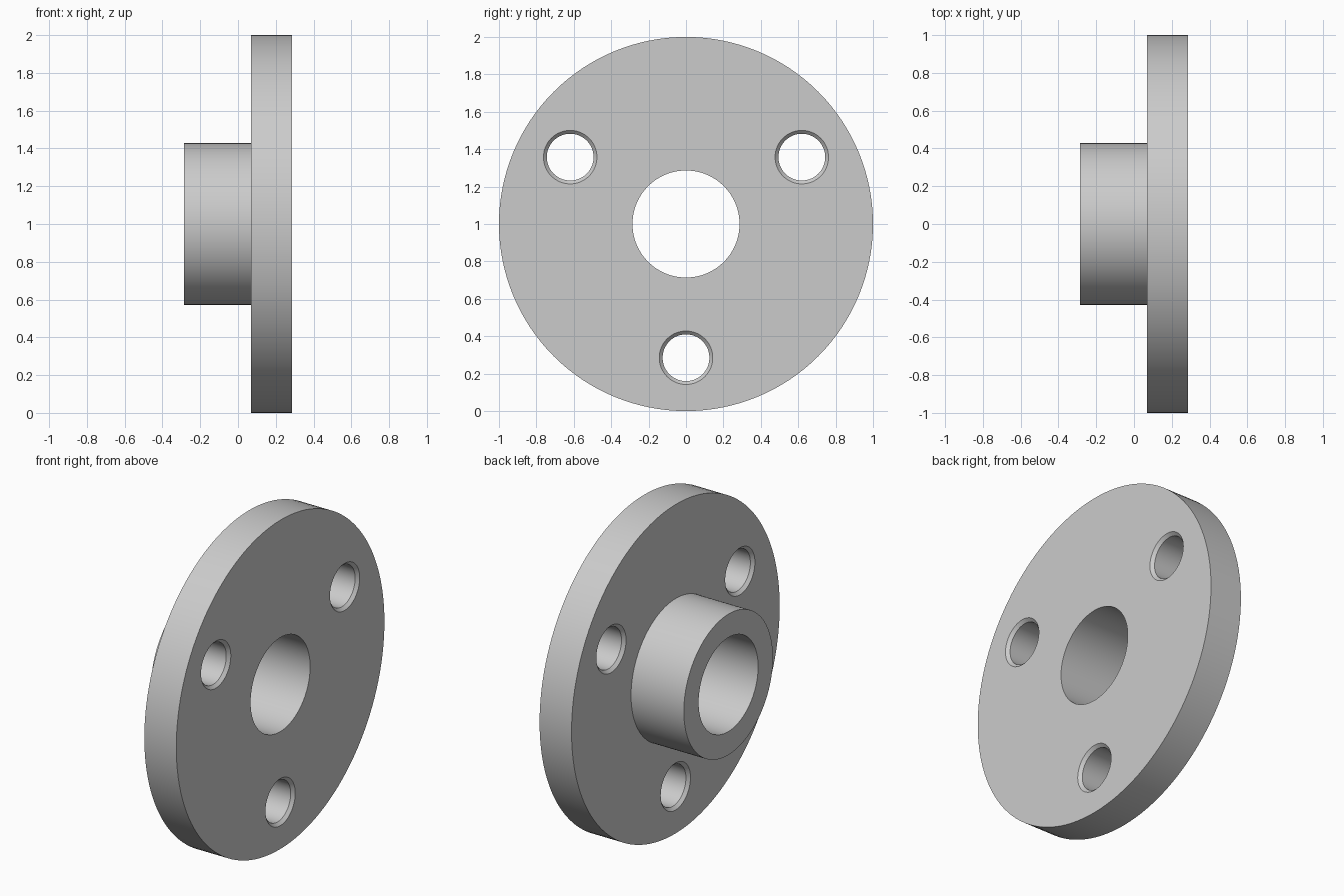
import bpy, bmesh, math
from mathutils import Matrix, Vector

if "Cube" in bpy.data.objects:
    bpy.data.objects.remove(bpy.data.objects["Cube"])

X0, X1, X2 = -0.285, 0.07, 0.285      # hub end, flange back, flange face
BORE, HUB, RIM = 0.286, 0.428, 1.0
HOLE, CHAMFER, CIRCLE = 0.125, 0.018, 0.715

steel = bpy.data.materials.new("grey_steel")
steel.diffuse_color = (0.6, 0.6, 0.6, 1)
steel.use_nodes = True
steel.node_tree.nodes["Principled BSDF"].inputs["Base Color"].default_value = steel.diffuse_color


def revolve(name, profile, steps, center):
    """Turn a closed (x, radius) profile around an axis parallel to x."""
    bm = bmesh.new()
    rings = []
    for i in range(steps):
        a = 2 * math.pi * i / steps
        rings.append([bm.verts.new((x, r * math.sin(a), r * math.cos(a)))
                      for x, r in profile])
    n = len(profile)
    for i in range(steps):
        a, b = rings[i], rings[(i + 1) % steps]
        for j in range(n):
            k = (j + 1) % n
            bm.faces.new((a[j], a[k], b[k], b[j]))
    bmesh.ops.remove_doubles(bm, verts=bm.verts, dist=1e-5)
    bmesh.ops.dissolve_degenerate(bm, edges=bm.edges, dist=1e-6)
    bmesh.ops.recalc_face_normals(bm, faces=bm.faces)
    bmesh.ops.transform(bm, matrix=Matrix.Translation(Vector(center)), verts=bm.verts)
    me = bpy.data.meshes.new(name)
    bm.to_mesh(me)
    bm.free()
    ob = bpy.data.objects.new(name, me)
    bpy.context.collection.objects.link(ob)
    me.materials.append(steel)
    return ob


# Flange disc with hub and through bore
flange = revolve("hub_flange", [(X0, BORE), (X0, HUB), (X1, HUB), (X1, RIM),
                                (X2, RIM), (X2, BORE)], 128, (0, 0, 1))

# Bolt holes, chamfered at both mouths
e = 0.02
wide = HOLE + CHAMFER + e
drill = [(X1 - e, 0), (X1 - e, wide), (X1 + CHAMFER, HOLE),
         (X2 - CHAMFER, HOLE), (X2 + e, wide), (X2 + e, 0)]
bpy.context.view_layer.objects.active = flange
for i, deg in enumerate((30, 150, 270)):
    a = math.radians(deg)
    cutter = revolve(f"bolt_hole_cutter_{i + 1}", drill, 64,
                     (0, CIRCLE * math.cos(a), 1 + CIRCLE * math.sin(a)))
    cutter.hide_render = True
    mod = flange.modifiers.new("bolt_hole", 'BOOLEAN')
    mod.operation = 'DIFFERENCE'
    mod.solver = 'EXACT'
    mod.object = cutter
    bpy.ops.object.modifier_apply(modifier=mod.name)
    bpy.data.objects.remove(cutter)

# Smooth walls, crisp rims
bpy.ops.object.select_all(action='DESELECT')
flange.select_set(True)
bpy.ops.object.shade_smooth_by_angle(angle=math.radians(30))
